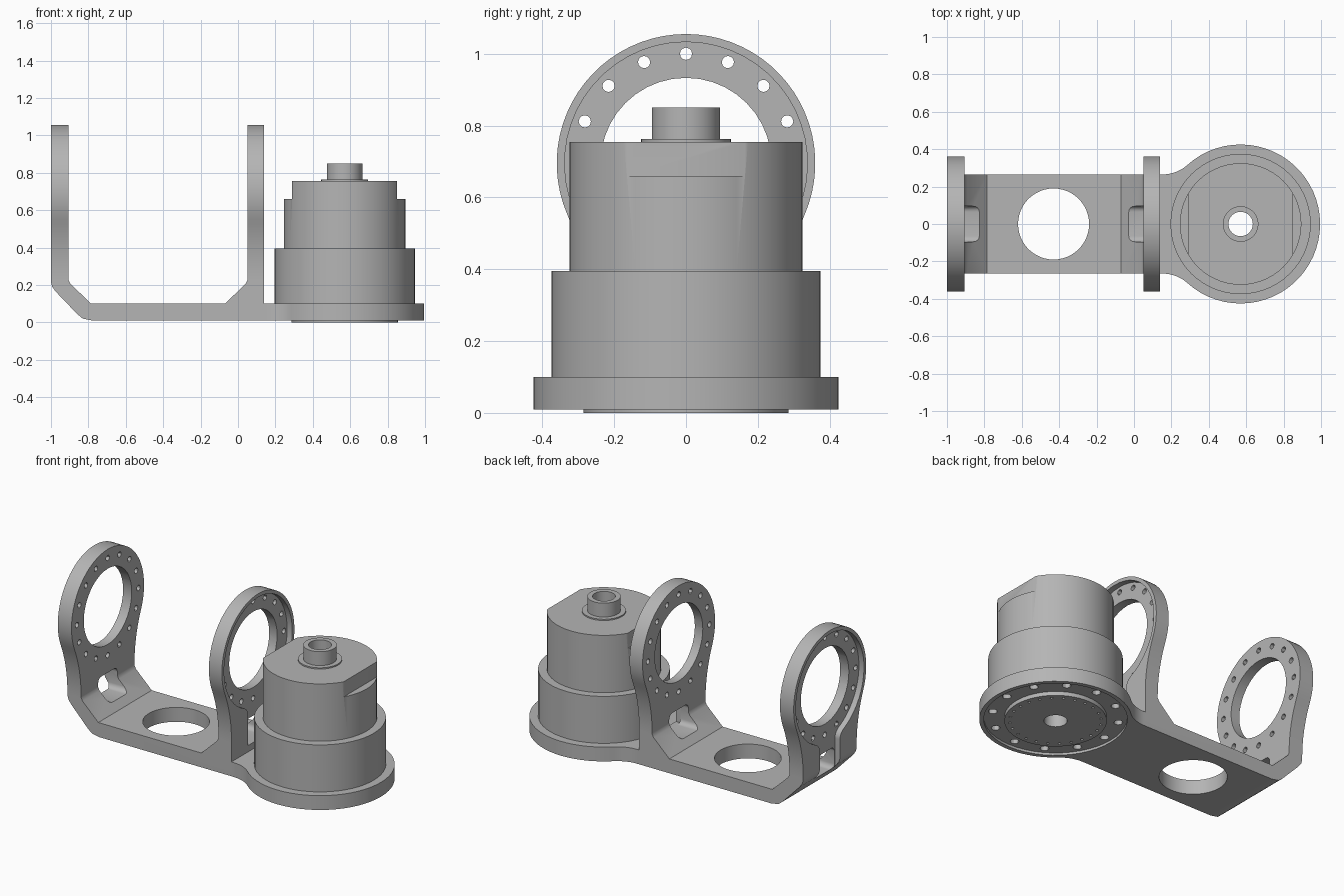
import bpy, bmesh
from math import sin, cos, pi, sqrt, atan2

if "Cube" in bpy.data.objects:
    bpy.data.objects.remove(bpy.data.objects["Cube"])

metal = bpy.data.materials.new("satin_grey")
metal.use_nodes = True
grey = (0.46, 0.46, 0.46, 1)
metal.diffuse_color = grey
metal.node_tree.nodes["Principled BSDF"].inputs["Base Color"].default_value = grey


def arc(cu, cv, r, start, end, n):
    return [(cu + r * cos(start + (end - start) * i / n),
             cv + r * sin(start + (end - start) * i / n)) for i in range(n + 1)]


def circle(cu, cv, r, n=48):
    return arc(cu, cv, r, 0, 2 * pi, n)[:-1]


def ring_of_circles(cu, cv, ring, r, count):
    return [circle(cu + ring * cos(2 * pi * i / count),
                   cv + ring * sin(2 * pi * i / count), r, 12) for i in range(count)]


def rounded_box(u, v0, v1, r):
    corners = [(u - r, v1 - r, 0), (r - u, v1 - r, 1), (r - u, v0 + r, 2), (u - r, v0 + r, 3)]
    return [p for a, b, k in corners for p in arc(a, b, r, k * pi / 2, (k + 1) * pi / 2, 4)]


def keyhole(half, radius, fillet, reach, cv):
    """Round head blended by fillets into a straight neck pointing to -v."""
    drop = sqrt((radius + fillet) ** 2 - (half + fillet) ** 2)
    lean = atan2(drop, half + fillet)
    right = [(half, -reach)] + arc(half + fillet, -drop, fillet, pi, pi - lean, 10)
    head = arc(0, 0, radius, -lean, pi + lean, 44)
    left = [(-u, v) for u, v in reversed(right)]
    return [(u, v + cv) for u, v in right + head[1:-1] + left]


def prisms(name, polys, axis, lo, hi):
    """Extrude flat outlines along an axis."""
    place = {"x": lambda u, v, h: (h, u, v),
             "y": lambda u, v, h: (u, h, v),
             "z": lambda u, v, h: (u, v, h)}[axis]
    bm = bmesh.new()
    for poly in polys:
        low = [bm.verts.new(place(u, v, lo)) for u, v in poly]
        high = [bm.verts.new(place(u, v, hi)) for u, v in poly]
        bm.faces.new(low)
        bm.faces.new(high)
        for i in range(len(poly)):
            j = (i + 1) % len(poly)
            bm.faces.new((low[i], low[j], high[j], high[i]))
    return finish(name, bm)


def finish(name, bm):
    bmesh.ops.recalc_face_normals(bm, faces=bm.faces)
    mesh = bpy.data.meshes.new(name)
    bm.to_mesh(mesh)
    bm.free()
    mesh.materials.append(metal)
    obj = bpy.data.objects.new(name, mesh)
    bpy.context.collection.objects.link(obj)
    return obj


def activate(obj):
    bpy.ops.object.select_all(action="DESELECT")
    obj.select_set(True)
    bpy.context.view_layer.objects.active = obj


def combine(target, tool, operation="DIFFERENCE"):
    activate(target)
    mod = target.modifiers.new("combine", "BOOLEAN")
    mod.operation = operation
    mod.solver = "EXACT"
    mod.object = tool
    bpy.ops.object.modifier_apply(modifier=mod.name)
    bpy.data.objects.remove(tool)


MOTOR_X = 0.57
RING_Z = 0.695

# Base plate with round flange
plate = [(v, u) for u, v in keyhole(0.265, 0.425, 0.2, 1.35, MOTOR_X)]
bracket = prisms("bracket", [plate], "z", 0.01, 0.10)

# Rounded outer bend and inner gusset
bend = [(-0.905, 0.24), (-1, 0.24), (-1, 0.215), (-0.993, 0.19), (-0.975, 0.165),
        (-0.86, 0.045), (-0.83, 0.02), (-0.78, 0.01), (-0.74, 0.01), (-0.74, 0.10),
        (-0.785, 0.10), (-0.895, 0.205), (-0.905, 0.225)]
gusset = [(0.14, 0.24), (0.05, 0.24), (0.05, 0.225), (0.04, 0.205),
          (-0.07, 0.10), (-0.07, 0.05), (0.14, 0.05)]
for outline in (bend, gusset):
    combine(bracket, prisms("bend", [outline], "y", -0.265, 0.265), "UNION")

# Two upright cheeks, each with a shallow pocket on its outer face
cheek = keyhole(0.265, 0.36, 0.8, 0.475, RING_Z)
pocket = keyhole(0.1, 0.338, 0.06, 0.555, RING_Z)
for lo, hi in ((-1, -0.905), (0.05, 0.14)):
    combine(bracket, prisms("cheek", [cheek], "x", lo, hi), "UNION")
for lo, hi in ((-1.1, -0.965), (0.105, 0.18)):
    combine(bracket, prisms("pocket", [pocket], "x", lo, hi))

# Bearing openings, bolt circles and cable windows through both cheeks
through = [circle(0, RING_Z, 0.238, 40), rounded_box(0.095, 0.14, 0.28, 0.03)]
through += ring_of_circles(0, RING_Z, 0.305, 0.017, 16)
combine(bracket, prisms("cheek_holes", through, "x", -1.1, 0.18))

# Plate opening, flange recess and flange bolt holes
combine(bracket, prisms("plate_hole", [circle(-0.43, 0, 0.19)], "z", -0.1, 0.2))
combine(bracket, prisms("recess", [circle(MOTOR_X, 0, 0.4)], "z", -0.1, 0.025))
combine(bracket, prisms("bore", [circle(MOTOR_X, 0, 0.28)], "z", -0.1, 0.2))
combine(bracket, prisms("bolt_holes", ring_of_circles(MOTOR_X, 0, 0.355, 0.025, 12),
                        "z", -0.1, 0.08))

# Stepped hollow actuator, turned from a profile
profile = [(0.065, 0), (0.285, 0), (0.285, 0.1), (0.375, 0.1), (0.375, 0.395),
           (0.325, 0.395), (0.325, 0.755), (0.125, 0.755), (0.125, 0.763),
           (0.095, 0.763), (0.095, 0.85), (0.065, 0.85)]
bm = bmesh.new()
verts = [bm.verts.new((MOTOR_X + r, 0, z)) for r, z in profile]
edges = [bm.edges.new((a, b)) for a, b in zip(verts, verts[1:] + verts[:1])]
bmesh.ops.spin(bm, geom=verts + edges, cent=(MOTOR_X, 0, 0), axis=(0, 0, 1),
               angle=2 * pi, steps=56, use_merge=True)
bmesh.ops.remove_doubles(bm, verts=bm.verts, dist=0.0001)
actuator = finish("actuator", bm)

# Flats on both sides of the upper body, and small holes in the output disc
flats = [[(MOTOR_X + s * a, b) for a, b in
          ((0.28, 0.66), (0.5, 0.66), (0.5, 0.8), (0.28, 0.8))] for s in (-1, 1)]
combine(actuator, prisms("flats", flats, "y", -0.5, 0.5))
combine(actuator, prisms("disc_holes", ring_of_circles(MOTOR_X, 0, 0.255, 0.008, 24),
                         "z", -0.05, 0.03))

for obj in (bracket, actuator):
    activate(obj)
    bpy.ops.object.shade_smooth_by_angle(angle=pi / 6)
